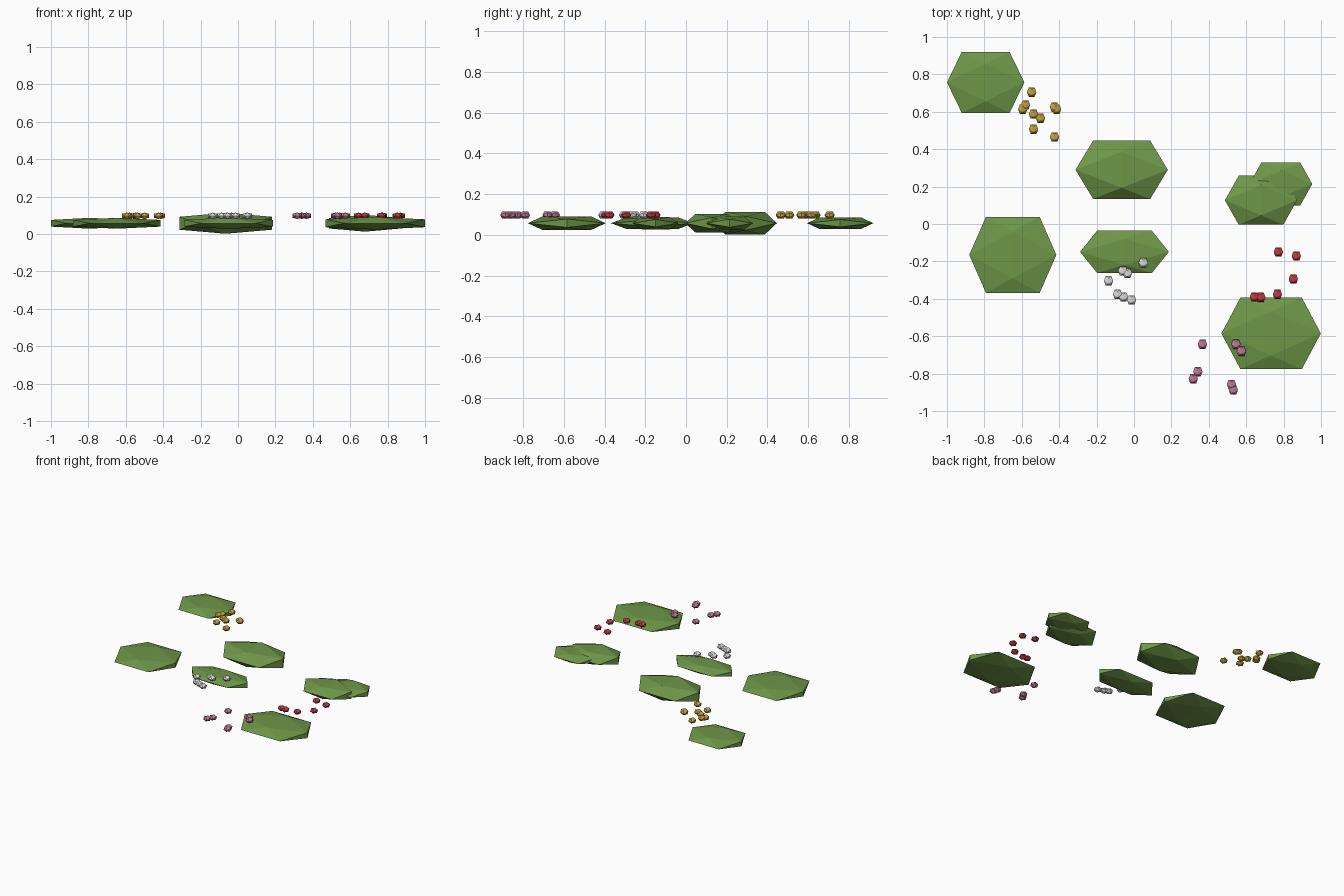
import bpy
import bmesh

if "Cube" in bpy.data.objects:
    bpy.data.objects.remove(bpy.data.objects["Cube"])

T = (1 + 5 ** 0.5) / 2


def material(name, rgb):
    m = bpy.data.materials.new(name)
    m.diffuse_color = (*rgb, 1)
    m.use_nodes = True
    m.node_tree.nodes["Principled BSDF"].inputs["Base Color"].default_value = m.diffuse_color
    return m


def add_gem(bm, centre, half):
    """Icosahedron stretched to the given half sizes, points along x, ridge along y."""
    verts = []
    for a in (-1, 1):
        for b in (-T, T):
            for p in ((0, a, b), (a, b, 0), (b, 0, a)):
                verts.append(bm.verts.new([c + q * h / T for c, q, h in zip(centre, p, half)]))
    bmesh.ops.convex_hull(bm, input=verts)


def make_object(name, gems, mat):
    bm = bmesh.new()
    for centre, half in gems:
        add_gem(bm, centre, half)
    bmesh.ops.recalc_face_normals(bm, faces=bm.faces)
    mesh = bpy.data.meshes.new(name)
    bm.to_mesh(mesh)
    bm.free()
    mesh.materials.append(mat)
    bpy.context.collection.objects.link(bpy.data.objects.new(name, mesh))


# Low bushes: x, y, half width, half depth, half height
green = material("leaf green", (0.155, 0.31, 0.065))
bushes = [
    (-0.793, 0.757, 0.207, 0.163, 0.029),
    (-0.648, -0.165, 0.233, 0.203, 0.029),
    (-0.066, 0.29, 0.247, 0.156, 0.056),
    (-0.051, -0.149, 0.237, 0.113, 0.03),
    (0.679, 0.127, 0.193, 0.131, 0.045),
    (0.785, 0.214, 0.168, 0.115, 0.032),
    (0.733, -0.585, 0.266, 0.191, 0.034),
]
for i, (x, y, hx, hy, hz) in enumerate(bushes, 1):
    make_object(f"bush_{i}", [((x, y, 0.057), (hx, hy, hz))], green)

# Flower patches: one colour of small blossoms each
patches = {
    "yellow": ((0.55, 0.37, 0.055), [
        (-.547, .705), (-.58, .636), (-.595, .614), (-.537, .588), (-.5, .566),
        (-.537, .507), (-.425, .625), (-.414, .614), (-.425, .465)]),
    "white": ((0.72, 0.72, 0.72), [
        (.05, -.208), (-.06, -.251), (-.035, -.264), (-.136, -.304),
        (-.088, -.376), (-.056, -.39), (-.013, -.406)]),
    "red": ((0.53, 0.045, 0.06), [
        (.772, -.15), (.868, -.171), (.852, -.294), (.767, -.376),
        (.644, -.39), (.678, -.392)]),
    "pink": ((0.53, 0.2, 0.31), [
        (.366, -.643), (.545, -.643), (.574, -.68), (.341, -.79),
        (.317, -.828), (.521, -.858), (.531, -.887)]),
}
for name, (rgb, spots) in patches.items():
    make_object(f"{name}_flowers",
                [((x, y, 0.097), (0.025, 0.025, 0.017)) for x, y in spots],
                material(f"{name} petals", rgb))
